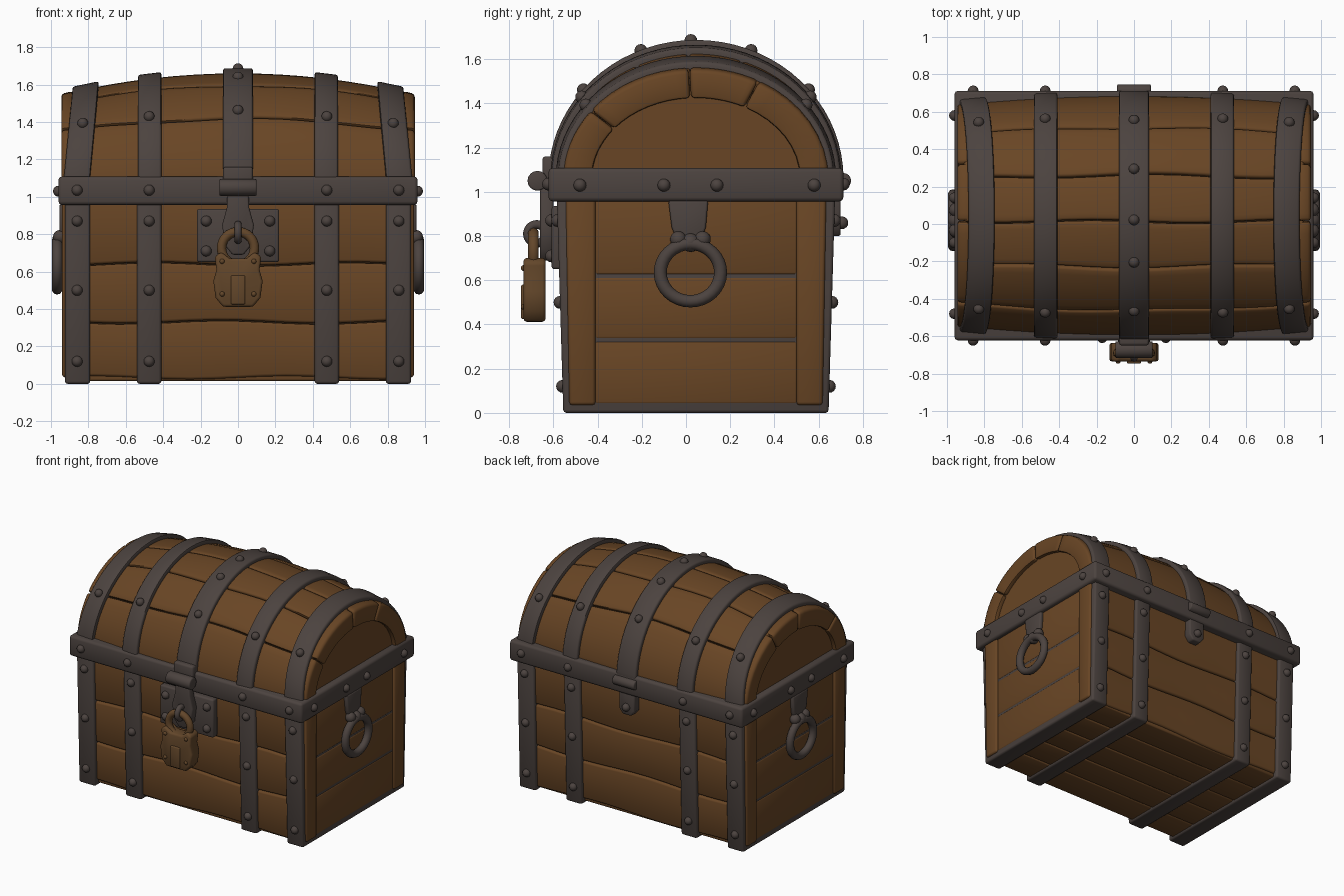
import bpy, bmesh
from math import sin, cos, pi, radians
from mathutils import Matrix, Vector

if "Cube" in bpy.data.objects:
    bpy.data.objects.remove(bpy.data.objects["Cube"])

CY = 0.045    # chest centre in depth
LID_Z = 1.06  # spring line of the lid arch


def material(name, rgb):
    m = bpy.data.materials.new(name)
    m.use_nodes = True
    m.diffuse_color = (*rgb, 1)
    m.node_tree.nodes["Principled BSDF"].inputs["Base Color"].default_value = (*rgb, 1)
    return m


WOOD = material("brown wood", (0.14, 0.06, 0.018))
GAP = material("dark groove", (0.035, 0.017, 0.007))
IRON = material("grey iron", (0.072, 0.056, 0.05))
BRONZE = material("lock bronze", (0.125, 0.062, 0.023))


def finish(name, bm, mat, bevel=0.0):
    bmesh.ops.recalc_face_normals(bm, faces=bm.faces)
    if bevel:
        edges = [e for e in bm.edges if e.calc_face_angle(0) > radians(40)]
        bmesh.ops.bevel(bm, geom=edges, offset=bevel, segments=2, profile=0.5,
                        affect='EDGES', clamp_overlap=True)
    me = bpy.data.meshes.new(name)
    bm.to_mesh(me)
    bm.free()
    me.materials.append(mat)
    me.shade_smooth()
    me.set_sharp_from_angle(angle=radians(48))
    ob = bpy.data.objects.new(name, me)
    bpy.context.collection.objects.link(ob)
    return ob


def loft(name, rings, mat, bevel=0.01):
    bm = bmesh.new()
    vs = [[bm.verts.new(p) for p in r] for r in rings]
    n = len(rings[0])
    for a, b in zip(vs, vs[1:]):
        for i in range(n):
            j = (i + 1) % n
            bm.faces.new((a[i], a[j], b[j], b[i]))
    bm.faces.new(vs[0])
    bm.faces.new(vs[-1])
    return finish(name, bm, mat, bevel)


def prism_x(name, poly, x0, x1, mat, bevel=0.01):
    return loft(name, [[(x, y, z) for y, z in poly] for x in (x0, x1)], mat, bevel)


def prism_y(name, poly, y0, y1, mat, bevel=0.01):
    return loft(name, [[(x, y, z) for x, z in poly] for y in (y0, y1)], mat, bevel)


def box(name, x0, x1, y0, y1, z0, z1, mat, bevel=0.01):
    return prism_x(name, [(y0, z0), (y1, z0), (y1, z1), (y0, z1)], x0, x1, mat, bevel)


def barrel(name, x0, x1, y, z, r, mat):
    circle = [(y + r * cos(pi * i / 8), z + r * sin(pi * i / 8)) for i in range(16)]
    return prism_x(name, circle, x0, x1, mat, 0.008)


def ring(name, loc, rot, major, minor, mat, scale=(1, 1, 1)):
    bpy.ops.mesh.primitive_torus_add(location=loc, rotation=rot, major_radius=major,
                                     minor_radius=minor, major_segments=32, minor_segments=10)
    ob = bpy.context.object
    ob.name, ob.scale = name, scale
    ob.data.materials.append(mat)
    ob.data.shade_smooth()
    return ob


def spread(a, b, n):
    return [a + (b - a) * i / (n - 1) for i in range(n)]


def half_depth(z):
    return 0.575 + 0.03 * z


def lid_point(x, deg, off=0.0):
    bulge = 1 - (x / 0.93) ** 2
    a = radians(deg)
    return Vector((x, CY + (0.595 + 0.045 * bulge + off) * cos(a),
                   LID_Z + (0.49 + 0.11 * bulge + off) * sin(a)))


def body_section(x, z0, z1, off=0.0):
    w0, w1 = half_depth(z0) + off, half_depth(z1) + off
    return [(x, CY - w0, z0), (x, CY + w0, z0), (x, CY + w1, z1), (x, CY - w1, z1)]


# Body: dark core, wavy plank courses, bottom boards
loft("body_core", [body_section(x, 0.05, 1.0, -0.025) for x in (-0.88, 0.88)], GAP, 0)
courses = [0.03, 0.33, 0.64, 1.0]
for k in range(3):
    def seam(x, i):
        return courses[i] + 0.009 * sin(6 * x + 2.1 * i)
    loft("body_planks", [body_section(x, seam(x, k) + 0.003, seam(x, k + 1) - 0.003)
                         for x in spread(-0.9, 0.9, 15)], WOOD, 0.014)
seams = spread(CY - 0.565, CY + 0.565, 6)
for y0, y1 in zip(seams, seams[1:]):
    box("bottom_board", -0.9, 0.9, y0 + 0.003, y1 - 0.003, 0.016, 0.07, WOOD)

# Body ends: planks between two corner posts
for s in (-1, 1):
    ends = [0.035, 0.33, 0.62, 0.97]
    for z0, z1 in zip(ends, ends[1:]):
        box("end_plank", s * 0.87, s * 0.928, CY - 0.46, CY + 0.46,
            z0 + 0.003, z1 - 0.003, WOOD, 0.013)
    for t in (-1, 1):
        foot, top = half_depth(0.03) - 0.003, half_depth(0.97) - 0.015
        prism_x("corner_post", [(CY + t * 0.455, 0.035), (CY + t * foot, 0.035),
                                (CY + t * top, 0.97), (CY + t * 0.455, 0.97)],
                s * 0.87, s * 0.94, WOOD, 0.014)

# Iron straps that wrap the body front, bottom and back
for s in (-1, 1):
    for x0, x1 in ((0.41, 0.54), (0.79, 0.925)):
        loft("body_strap", [body_section(s * x, 0.0, 1.0, 0.025) for x in (x0, x1)],
             IRON, 0.014)

# Lid: dark core and bulging planks
loft("lid_core", [[lid_point(x, a, -0.025) for a in spread(0, 180, 33)]
                  for x in spread(-0.89, 0.89, 13)], GAP, 0)
lid_seams = [0, 42, 70, 93, 116, 143, 180]
for k in range(6):
    rings = []
    for x in spread(-0.91, 0.91, 17):
        a0 = lid_seams[k] + 0.8 * sin(6 * x + 2 * k) + 0.3
        a1 = lid_seams[k + 1] + 0.8 * sin(6 * x + 2 * k + 2) - 0.3
        arc = spread(a0, a1, 8)
        rings.append([lid_point(x, a) for a in arc] +
                     [lid_point(x, a, -0.05) for a in reversed(arc)])
    loft("lid_plank", rings, WOOD, 0.013)

# Lid ends: recessed panel inside an arched frame of four pieces
joints = [0, 62, 93, 142, 180]
for s in (-1, 1):
    loft("lid_end_panel", [[lid_point(s * x, a, -0.08) for a in spread(0, 180, 25)]
                           for x in (0.86, 0.912)], WOOD, 0)
    for a0, a1 in zip(joints, joints[1:]):
        loft("lid_end_frame", [[lid_point(s * x, a, o) for x, o in
                                ((0.88, 0.004), (0.945, 0.004), (0.945, -0.125), (0.88, -0.125))]
                               for a in spread(a0 + 0.3, a1 - 0.3, 9)], WOOD, 0.016)


# Lid straps; the outer pair lean inward towards the top
def lid_strap(x0, x1, lean):
    rings = []
    for a in spread(0, 180, 37):
        shift = lean * sin(radians(a))
        rings.append([lid_point(x - shift, a, o) for x, o in
                      ((x0, 0.028), (x1, 0.028), (x1, -0.03), (x0, -0.03))])
    loft("lid_strap", rings, IRON, 0.012)


lid_strap(-0.08, 0.08, 0)
for s in (-1, 1):
    lid_strap(s * 0.41, s * 0.535, 0)
    lid_strap(s * 0.795, s * 0.935, s * 0.05)

# Iron rim band around the join
box("rim_band", -0.96, 0.96, -0.622, 0.712, 0.957, 1.108, IRON, 0.018)

# Rivets
spots = []
for s in (-1, 1):
    for x in (0.475, 0.86):
        for z in (0.12, 0.5, 0.87):
            for t in (-1, 1):
                spots.append((s * x, CY + t * (half_depth(z) + 0.025), z))
        for a in (38, 142):
            spots.append(lid_point(s * (x - (0.03 if x > 0.8 else 0)), a, 0.028))
        spots += [(s * x, -0.622, 1.035), (s * x, 0.712, 1.035)]
    spots += [(s * 0.96, y, 1.03) for y in (-0.48, -0.1, 0.14, 0.58)]
    spots += [(s * 0.17, -0.608, z) for z in (0.71, 0.87)]
spots += [lid_point(0, a, 0.025) for a in (40, 68, 92, 112, 140)]
spots.append((0, 0.705, 0.86))
bm = bmesh.new()
for p in spots:
    bmesh.ops.create_uvsphere(bm, u_segments=12, v_segments=8, radius=0.029,
                              matrix=Matrix.Translation(p))
finish("rivets", bm, IRON)

# Ring handles on both ends
for s in (-1, 1):
    prism_x("handle_mount", [(-0.08, 0.96), (0.1, 0.96), (0.09, 0.84), (0.06, 0.75),
                             (-0.03, 0.75), (-0.065, 0.84)], s * 0.92, s * 0.955, IRON)
    ring("handle_ring", (s * 0.967, 0.02, 0.635), (0, pi / 2, 0), 0.13, 0.028, IRON,
         (1, 1.05, 1))
    bm = bmesh.new()
    for y, z, r in ((-0.035, 0.785, 0.037), (0.075, 0.785, 0.037), (0.02, 0.77, 0.042)):
        bmesh.ops.create_uvsphere(bm, u_segments=14, v_segments=10, radius=r,
                                  matrix=Matrix.Translation((s * 0.953, y, z)))
    finish("handle_knuckles", bm, IRON)

# Hasp: plate, hinge barrel, hanging tongue and staple
box("lock_plate", -0.22, 0.22, -0.608, -0.55, 0.65, 0.935, IRON, 0.012)
box("hasp_top", -0.08, 0.08, -0.65, -0.58, 1.03, 1.16, IRON, 0.014)
barrel("hasp_hinge", -0.1, 0.1, -0.672, 1.05, 0.045, IRON)
prism_y("hasp_tongue", [(-0.055, 1.05), (0.055, 1.05), (0.06, 0.94), (0.085, 0.85),
                        (0.07, 0.74), (0.03, 0.69), (-0.03, 0.69), (-0.07, 0.74),
                        (-0.085, 0.85), (-0.06, 0.94)], -0.66, -0.6, IRON)
ring("staple", (0, -0.675, 0.81), (0, pi / 2, 0), 0.042, 0.02, IRON)

# Padlock
ring("lock_shackle", (0, -0.69, 0.725), (pi / 2, 0, 0), 0.088, 0.025, BRONZE)
half = [(0.08, 0.412), (0.12, 0.46), (0.132, 0.55), (0.115, 0.61), (0.125, 0.68), (0.09, 0.705),
        (0.045, 0.67)]
prism_y("lock_body", half + [(-x, z) for x, z in reversed(half)], -0.735, -0.635, BRONZE, 0.014)
box("lock_keyhole_cover", -0.038, 0.038, -0.746, -0.72, 0.425, 0.58, BRONZE, 0.007)
bm = bmesh.new()
for x, z in ((-0.085, 0.655), (0.085, 0.655), (-0.085, 0.48), (0.085, 0.48)):
    bmesh.ops.create_uvsphere(bm, u_segments=10, v_segments=6, radius=0.014,
                              matrix=Matrix.Translation((x, -0.733, z)))
finish("lock_studs", bm, BRONZE)

# Rear hinge
barrel("rear_hinge", -0.09, 0.09, 0.712, 1.05, 0.035, IRON)
prism_y("rear_hinge_leaf", [(-0.065, 1.0), (0.065, 1.0), (0.065, 0.84), (0.035, 0.8),
                            (-0.035, 0.8), (-0.065, 0.84)], 0.62, 0.7, IRON)
